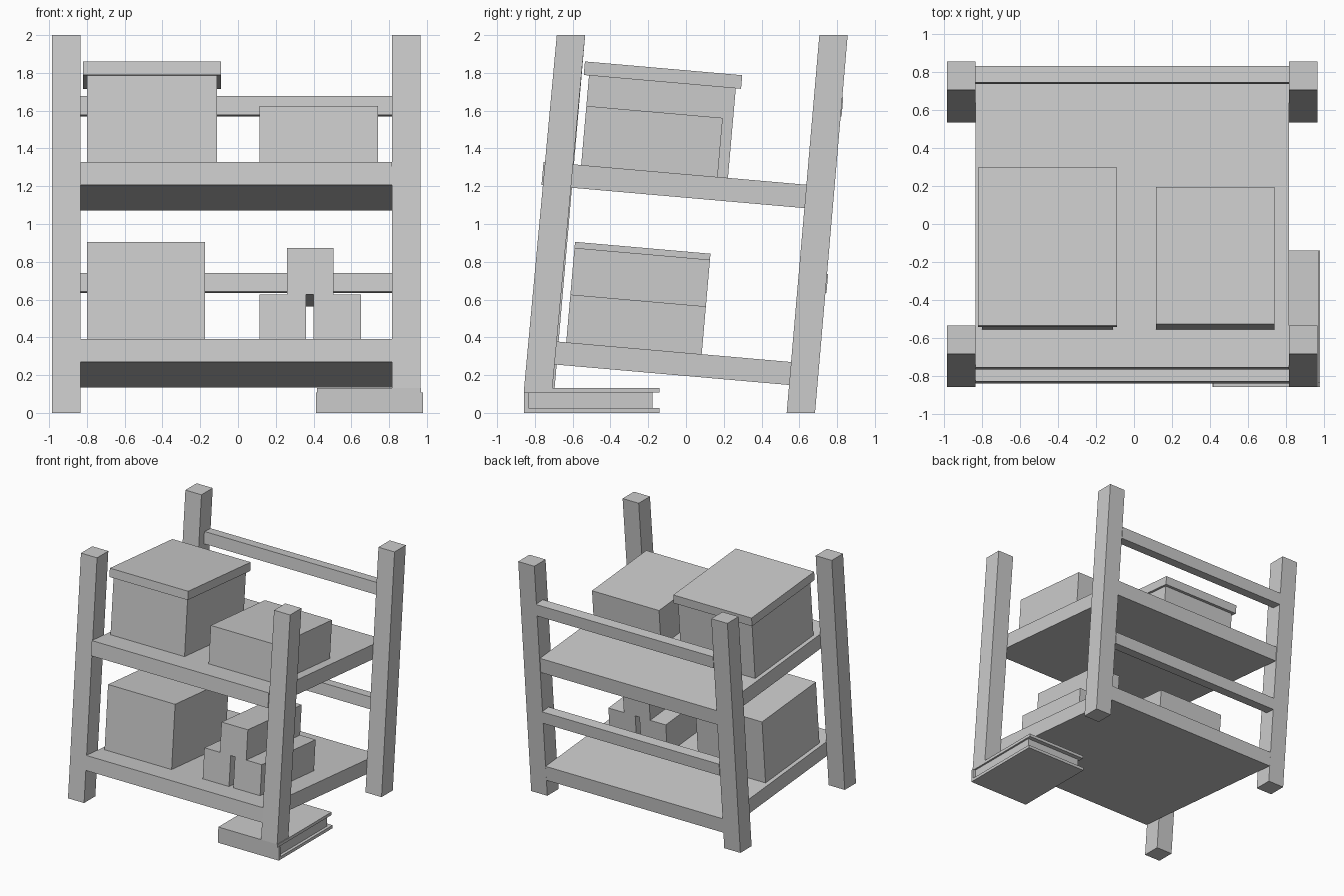
import bpy, bmesh
from math import sin, cos, radians

if "Cube" in bpy.data.objects:
    bpy.data.objects.remove(bpy.data.objects["Cube"])

TILT = radians(5)          # the whole rack leans back
S, C = sin(TILT), cos(TILT)


def prism(name, x0, x1, profile):
    """Extrude a (y, z) outline from x0 to x1."""
    bm = bmesh.new()
    face = bm.faces.new([bm.verts.new((x0, y, z)) for y, z in profile])
    ext = bmesh.ops.extrude_face_region(bm, geom=[face])
    verts = [g for g in ext["geom"] if isinstance(g, bmesh.types.BMVert)]
    bmesh.ops.translate(bm, verts=verts, vec=(x1 - x0, 0, 0))
    bmesh.ops.recalc_face_normals(bm, faces=bm.faces)
    mesh = bpy.data.meshes.new(name)
    bm.to_mesh(mesh)
    bm.free()
    ob = bpy.data.objects.new(name, mesh)
    bpy.context.collection.objects.link(ob)
    return ob


def along(p, d, h):
    """Move d back and h up in the tilted frame."""
    return (p[0] + d * C + h * S, p[1] - d * S + h * C)


def tilted(name, x0, x1, corner, depth, height):
    """Tilted block, corner = lower front (y, z)."""
    return prism(name, x0, x1, [corner, along(corner, depth, 0),
                                along(corner, depth, height), along(corner, 0, height)])


def block(name, x0, x1, y0, y1, z0, z1):
    return prism(name, x0, x1, [(y0, z0), (y1, z0), (y1, z1), (y0, z1)])


# Leaning posts, cut level at both ends; the front right one stands on the book
for name, x, y, z in [("front_left_post", -0.985, -0.857, 0), ("front_right_post", 0.815, -0.857, 0.133),
                      ("back_left_post", -0.985, 0.533, 0), ("back_right_post", 0.815, 0.533, 0)]:
    top = y + 0.173
    prism(name, x, x + 0.15, [(y, z), (y + 0.15, z), (top + 0.15, 2), (top, 2)])

# Shelves and back rails
X0, X1 = -0.835, 0.815
lower, upper = (-0.84, 0.269), (-0.765, 1.206)
tilted("lower_shelf", X0, X1, lower, 1.54, 0.122)
tilted("upper_shelf", X0, X1, upper, 1.54, 0.124)
tilted("lower_rail", X0, X1, (0.656, 0.642), 0.088, 0.1)
tilted("upper_rail", X0, X1, (0.736, 1.577), 0.088, 0.1)

# Boxes on the upper shelf
spot = along(upper, 0.2, 0.124)
tilted("lidded_box", -0.80, -0.11, spot, 0.78, 0.48)
tilted("box_lid", -0.82, -0.09, along(spot, -0.028, 0.476), 0.836, 0.072)
tilted("small_box", 0.115, 0.74, spot, 0.725, 0.314)

# Boxes on the lower shelf
spot = along(lower, 0.196, 0.122)
tilted("tall_box", -0.80, -0.175, spot, 0.72, 0.534)
tilted("stack_left_box", 0.115, 0.36, spot, 0.72, 0.254)
tilted("stack_right_box", 0.40, 0.65, spot, 0.72, 0.254)
tilted("stack_top_box", 0.26, 0.505, along(spot, 0, 0.254), 0.72, 0.248)

# Book propping up the front right post
block("book_bottom_cover", 0.412, 0.98, -0.857, -0.14, 0, 0.025)
block("book_spine", 0.412, 0.98, -0.857, -0.835, 0.025, 0.108)
block("book_pages", 0.435, 0.955, -0.835, -0.177, 0.025, 0.108)
block("book_top_cover", 0.417, 0.97, -0.857, -0.14, 0.108, 0.133)
